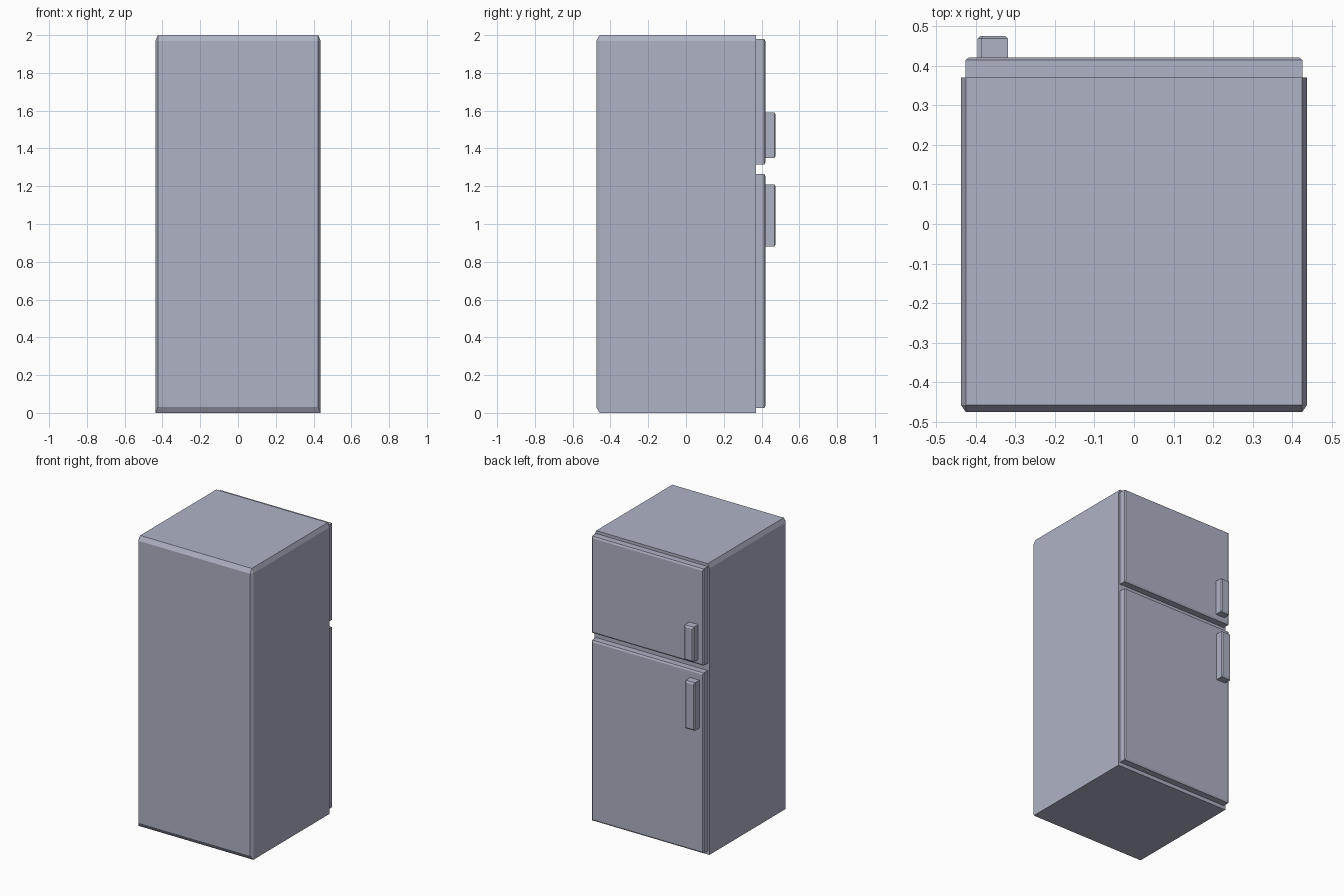
import bpy, bmesh
from mathutils import Vector

if "Cube" in bpy.data.objects:
    bpy.data.objects.remove(bpy.data.objects["Cube"])

enamel = bpy.data.materials.new("blue_grey_enamel")
enamel.diffuse_color = (0.43, 0.45, 0.56, 1)
enamel.use_nodes = True
enamel.node_tree.nodes["Principled BSDF"].inputs["Base Color"].default_value = enamel.diffuse_color


def chamfered_box(name, lo, hi, chamfer, pick):
    """Box from lo to hi; picked edges get a flat chamfer with its own size per axis."""
    lo, hi, chamfer = Vector(lo), Vector(hi), Vector(chamfer)
    mid = (lo + hi) / 2
    bm = bmesh.new()
    bmesh.ops.create_cube(bm, size=1)
    # work in chamfer units, so a bevel of 1 becomes the wanted size on each axis
    for v in bm.verts:
        v.co = Vector([v.co[i] * (hi[i] - lo[i]) / chamfer[i] for i in range(3)])
    edges = [e for e in bm.edges if pick((e.verts[0].co + e.verts[1].co) / 2)]
    bmesh.ops.bevel(bm, geom=edges, offset=1, segments=1, affect='EDGES',
                    offset_type='OFFSET', profile=0.5)
    for v in bm.verts:
        v.co = mid + Vector([v.co[i] * chamfer[i] for i in range(3)])
    bmesh.ops.recalc_face_normals(bm, faces=bm.faces)
    mesh = bpy.data.meshes.new(name)
    bm.to_mesh(mesh)
    bm.free()
    mesh.materials.append(enamel)
    obj = bpy.data.objects.new(name, mesh)
    bpy.context.collection.objects.link(obj)
    return obj


def cabinet_edges(c):
    # all around the plain panel, plus the two long top side edges
    return c.y < -1 or (c.z > 1 and abs(c.x) > 1)


def outer_edges(c):
    # all around the outward face
    return c.y > 0.5


# Cabinet
chamfered_box("cabinet", (-0.437, -0.475, 0), (0.437, 0.37, 2),
              (0.0125, 0.018, 0.03), cabinet_edges)

# Doors and their handles: name, door z range, handle z range, handle x range
for name, z0, z1, h0, h1, x0, x1 in (
        ("freezer", 1.315, 1.98, 1.35, 1.59, -0.387, -0.318),
        ("fridge", 0.025, 1.265, 0.88, 1.21, -0.395, -0.325)):
    chamfered_box(name + "_door", (-0.425, 0.37, z0), (0.425, 0.42, z1),
                  (0.007, 0.006, 0.012), outer_edges)
    chamfered_box(name + "_handle", (x0, 0.42, h0), (x1, 0.475, h1),
                  (0.007, 0.007, 0.012), outer_edges)
